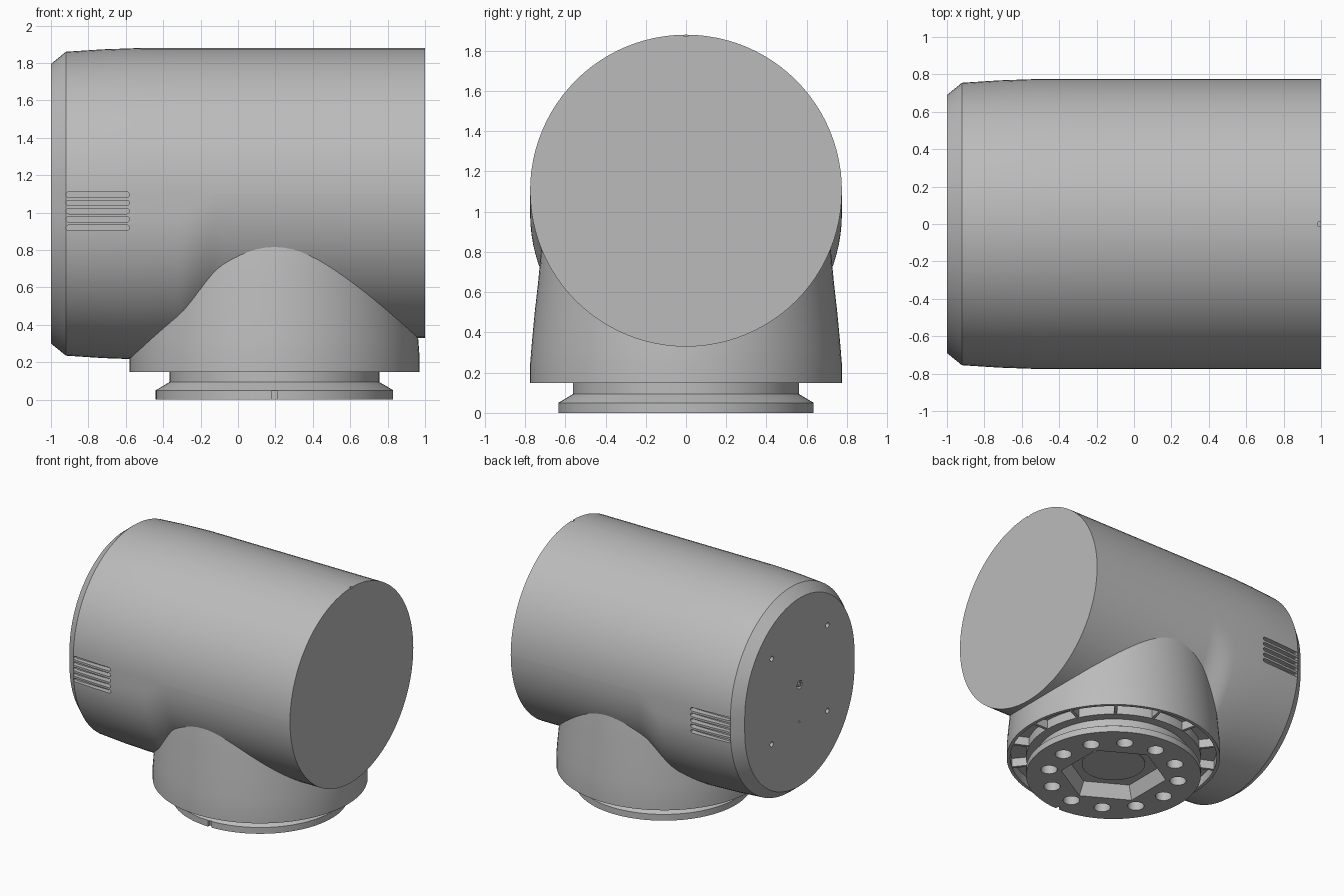
import bpy, bmesh, math
from mathutils import Matrix, Vector

cube = bpy.data.objects.get("Cube")
if cube:
    bpy.data.objects.remove(cube, do_unlink=True)

GREY = (0.5, 0.5, 0.5, 1)
grey = bpy.data.materials.new("light_grey")
grey.use_nodes = True
grey.diffuse_color = GREY
grey.node_tree.nodes["Principled BSDF"].inputs["Base Color"].default_value = GREY

NECK_X = 0.195
AXIS_Z = 1.105


def make(name, bm, x=0):
    bmesh.ops.recalc_face_normals(bm, faces=bm.faces)
    mesh = bpy.data.meshes.new(name)
    bm.to_mesh(mesh)
    bm.free()
    mesh.materials.append(grey)
    obj = bpy.data.objects.new(name, mesh)
    obj.location.x = x
    bpy.context.collection.objects.link(obj)
    return obj


def activate(obj):
    bpy.ops.object.select_all(action='DESELECT')
    obj.select_set(True)
    bpy.context.view_layer.objects.active = obj


def smooth(obj):
    activate(obj)
    bpy.ops.object.shade_smooth_by_angle(angle=math.radians(34))


def cut(obj, bm):
    """Subtract a set of closed shapes from a part."""
    cutter = make("cutter", bm, obj.location.x)
    cutter.hide_render = True
    mod = obj.modifiers.new("cut", 'BOOLEAN')
    mod.operation, mod.solver, mod.object = 'DIFFERENCE', 'EXACT', cutter
    activate(obj)
    bpy.ops.object.modifier_apply(modifier=mod.name)
    bpy.data.objects.remove(cutter, do_unlink=True)


def loft(bm, rings):
    """Join equal-length rings of points and cap both ends."""
    rows = [[bm.verts.new(p) for p in ring] for ring in rings]
    n = len(rows[0])
    for a, b in zip(rows, rows[1:]):
        for i in range(n):
            j = (i + 1) % n
            bm.faces.new((a[i], a[j], b[j], b[i]))
    bm.faces.new(rows[0])
    bm.faces.new(rows[-1])


def circle(r, z, n=96):
    return [(r * math.cos(2 * math.pi * i / n), r * math.sin(2 * math.pi * i / n), z)
            for i in range(n)]


def capsule(r, low, high, n=48):
    """Outline of two half circles joined by straight sides, as (across, up)."""
    pts = []
    for centre, start in ((high, 0), (low, math.pi)):
        for i in range(n + 1):
            a = start + math.pi * i / n
            pts.append((r * math.cos(a), centre + r * math.sin(a)))
    return pts


def box(bm, centre, size, turn=0):
    m = (Matrix.Rotation(turn, 4, 'Z') @ Matrix.Translation(centre)
         @ Matrix.Diagonal((*size, 1)))
    bmesh.ops.create_cube(bm, size=1, matrix=m)


def cylinder(bm, r, depth, matrix, r2=None, n=24):
    bmesh.ops.create_cone(bm, cap_ends=True, segments=n, radius1=r,
                          radius2=r if r2 is None else r2, depth=depth, matrix=matrix)


# Main housing: tall outline at the closed end, blending to a round mouth
stations = [(-1, 0.69), (-0.92, 0.755), (-0.72, 0.768), (-0.52, 0.775)]
stations += [(-0.32 + 0.03 * i, 0.775) for i in range(9)] + [(1, 0.775)]
rings = []
for x, r in stations:
    t = min(max((x + 0.32) / 0.24, 0), 1)
    t = t * t * (3 - 2 * t)
    low = 0.99 + (AXIS_Z - 0.0005 - 0.99) * t
    rings.append([(x, y, z) for y, z in capsule(r, low, AXIS_Z)])
bm = bmesh.new()
loft(bm, rings)
housing = make("housing", bm)

# Cooling slots on both sides, screw holes in the closed end, notch at the mouth
bm = bmesh.new()
for side in (-1, 1):
    for k in range(5):
        z = 0.919 + 0.0443 * k
        outline = capsule(0.014, -0.906, -0.594, 6)
        loft(bm, [[(u, side * y, z + v) for v, u in outline] for y in (0.725, 0.9)])
to_x = Matrix.Rotation(math.pi / 2, 4, 'Y')
holes = [(y, AXIS_Z + z, 0.02) for y in (-0.35, 0.35) for z in (-0.34, 0.34)]
holes += [(0, AXIS_Z, 0.032), (0, 0.81, 0.008)]
for y, z, r in holes:
    cylinder(bm, r, 0.12, Matrix.Translation((-1, y, z)) @ to_x)
box(bm, (1, 0, 1.88), (0.03, 0.02, 0.02))
cut(housing, bm)
smooth(housing)

# Centre screw inside its hole
bm = bmesh.new()
cylinder(bm, 0.018, 0.06, Matrix.Translation((-0.97, 0, AXIS_Z)) @ to_x)
smooth(make("end_screw", bm))

# Neck: tapered collar with a groove in its underside
bm = bmesh.new()
profile = [(0.69, 0.98), (0.72, 0.81), (0.735, 0.65), (0.752, 0.5), (0.768, 0.33),
           (0.775, 0.24), (0.775, 0.148), (0.75, 0.148), (0.75, 0.22),
           (0.635, 0.22), (0.635, 0.148), (0.55, 0.148)]
loft(bm, [circle(r, z) for r, z in profile])
neck = make("neck", bm, NECK_X)
smooth(neck)

# Radial ribs across the groove
bm = bmesh.new()
RIBS = 14
for k in range(RIBS):
    box(bm, (0.692, 0, 0.19), (0.125, 0.022, 0.076), 2 * math.pi * k / RIBS)
make("groove_ribs", bm, NECK_X)

# Mounting base with bevelled flange
bm = bmesh.new()
profile = [(0.5625, 0.17), (0.5625, 0.093), (0.635, 0.05), (0.635, 0)]
loft(bm, [circle(r, z) for r, z in profile])
base = make("mounting_base", bm, NECK_X)

# Ring of bolt holes, hexagonal recess and locating notch
bm = bmesh.new()
for k in range(12):
    spot = Matrix.Rotation(math.pi * k / 6, 4, 'Z') @ Vector((0.475, 0, 0.03))
    cylinder(bm, 0.06, 0.12, Matrix.Translation(spot))
cylinder(bm, 0.395, 0.12, Matrix.Translation((0, 0, 0.04)), 0.335, 6)
box(bm, (0, -0.635, 0.02), (0.028, 0.05, 0.06))
cut(base, bm)
smooth(base)

# Round plate in the recess
bm = bmesh.new()
cylinder(bm, 0.23, 0.02, Matrix.Translation((0, 0, 0.102)), n=64)
smooth(make("recess_plate", bm, NECK_X))
